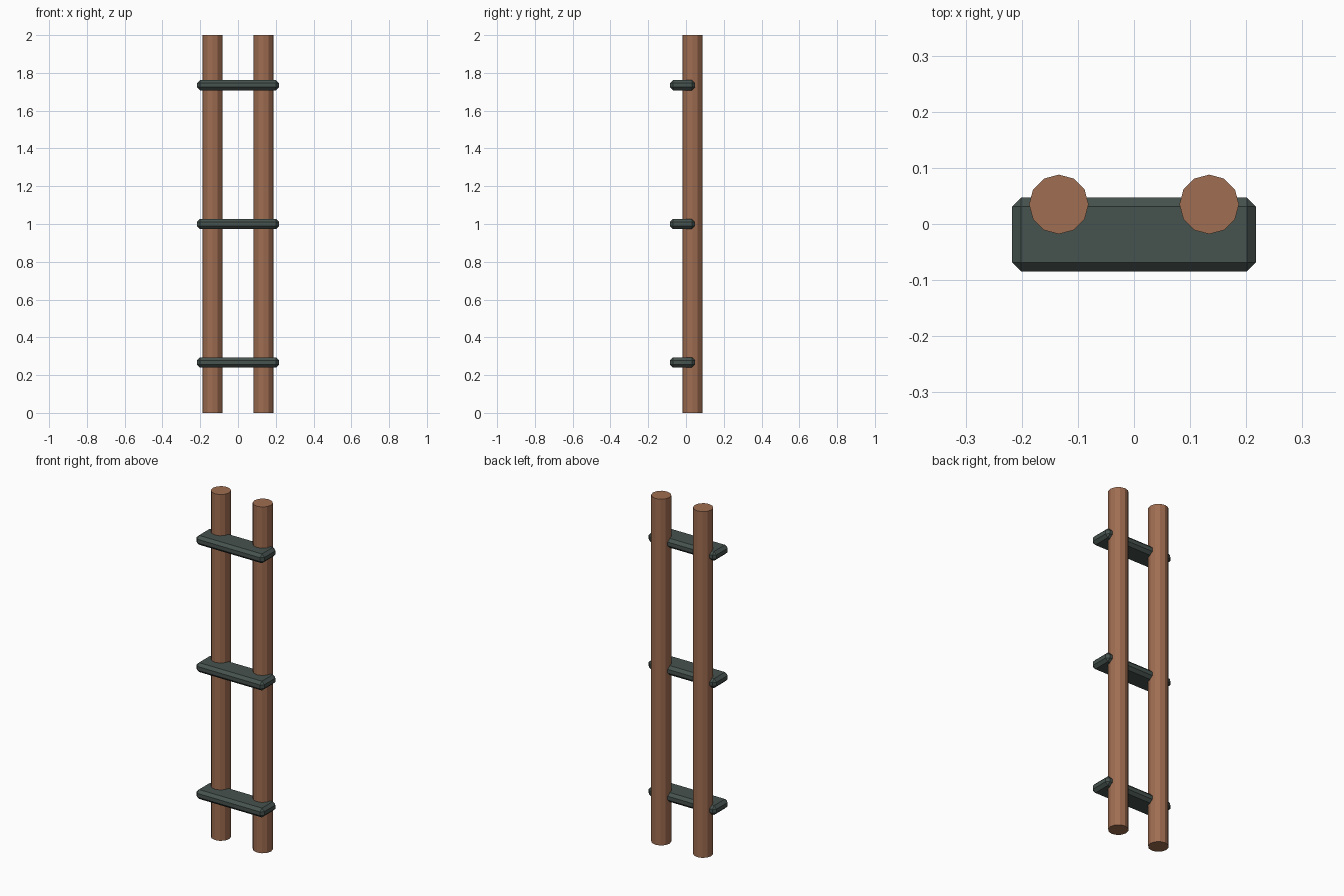
import bpy

cube = bpy.data.objects.get("Cube")
if cube:
    bpy.data.objects.remove(cube, do_unlink=True)


def make_material(name, rgb):
    mat = bpy.data.materials.new(name)
    mat.use_nodes = True
    color = (*rgb, 1)
    mat.diffuse_color = color
    mat.node_tree.nodes["Principled BSDF"].inputs["Base Color"].default_value = color
    return mat


wood = make_material("brown_wood", (0.35, 0.155, 0.083))
iron = make_material("dark_iron", (0.061, 0.085, 0.077))


def add_pole(name, x):
    bpy.ops.mesh.primitive_cylinder_add(vertices=12, radius=0.053, depth=2,
                                        location=(x, 0.035, 1))
    pole = bpy.context.object
    pole.name = name
    pole.data.materials.append(wood)


def add_rung(name, z):
    bpy.ops.mesh.primitive_cube_add(size=1, location=(0, -0.019, z))
    rung = bpy.context.object
    rung.name = name
    rung.scale = (0.434, 0.132, 0.054)
    bpy.ops.object.transform_apply(location=False, rotation=False, scale=True)
    # chamfered edges
    bevel = rung.modifiers.new("chamfer", "BEVEL")
    bevel.width = 0.016
    bevel.segments = 1
    rung.data.materials.append(iron)


# Upright poles
for side, x in (("left", 0.134), ("right", -0.134)):
    add_pole(side + "_pole", x)

# Flat rungs set into the front of the poles
for label, z in (("lower", 0.267), ("middle", 1.0), ("upper", 1.735)):
    add_rung(label + "_rung", z)
